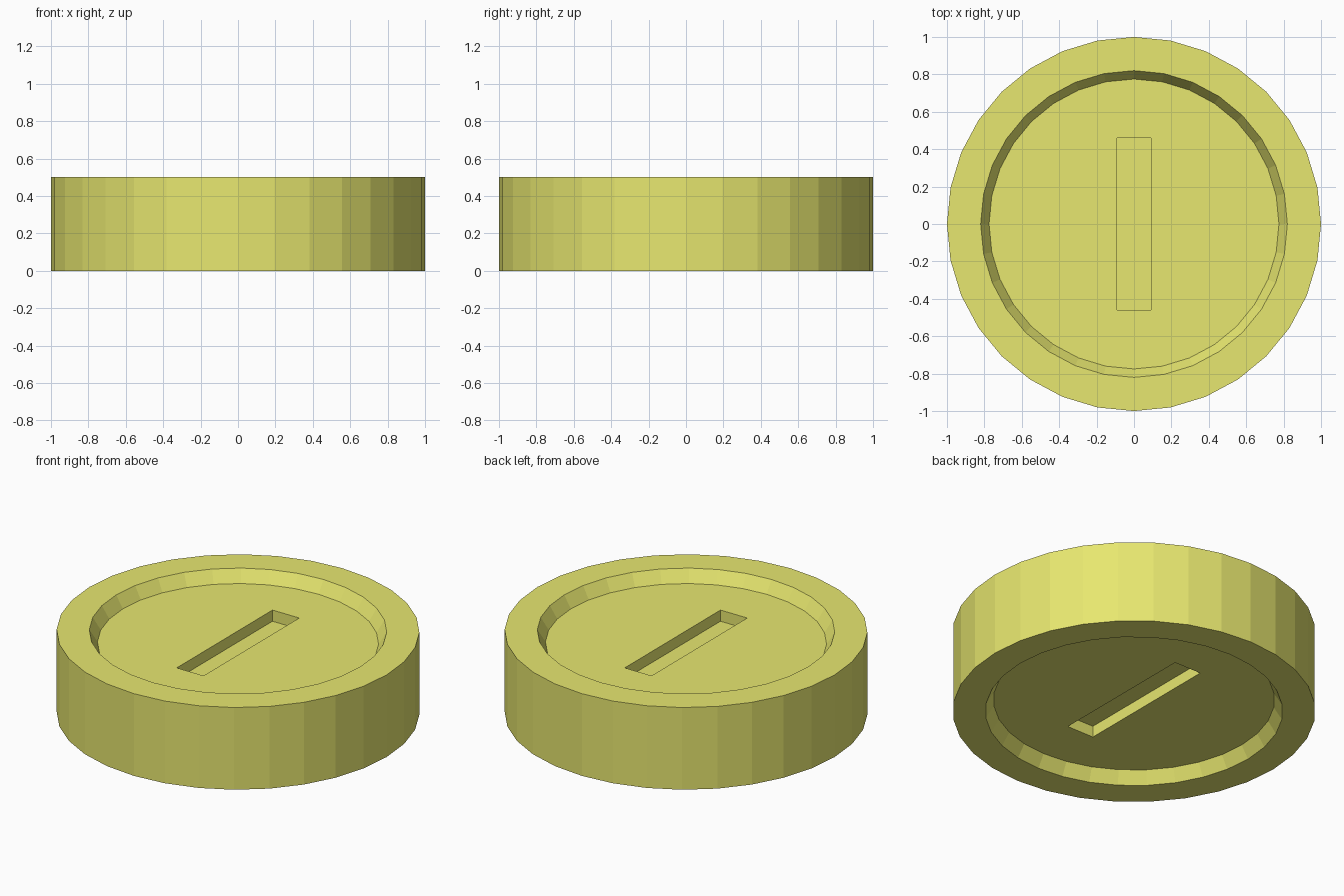
import bpy, bmesh
from math import cos, sin, tau

if "Cube" in bpy.data.objects:
    bpy.data.objects.remove(bpy.data.objects["Cube"])

SIDES = 32
HEIGHT = 0.5
RIM_R, FLOOR_R = 0.82, 0.775       # sloped recess wall
RECESS, SLOT_DEPTH = 0.073, 0.068
SLOT_X, SLOT_Y = 0.09, 0.46

bm = bmesh.new()


def ring(radius, z):
    return [bm.verts.new((radius * cos(tau * i / SIDES), radius * sin(tau * i / SIDES), z))
            for i in range(SIDES)]


def rectangle(z):
    # order: right-back, left-back, left-front, right-front
    return [bm.verts.new((sx * SLOT_X, sy * SLOT_Y, z))
            for sx, sy in ((1, 1), (-1, 1), (-1, -1), (1, -1))]


def bridge(a, b):
    n = len(a)
    for i in range(n):
        j = (i + 1) % n
        bm.faces.new((a[i], a[j], b[j], b[i]))


def coin_face(edge, z, inward):
    # raised rim, sloped wall and recessed floor with a slot
    rim = ring(RIM_R, z)
    floor_z = z + inward * RECESS
    floor = ring(FLOOR_R, floor_z)
    bridge(edge, rim)
    bridge(rim, floor)
    slot = rectangle(floor_z)
    slot_bottom = rectangle(floor_z + inward * SLOT_DEPTH)
    q = SIDES // 4
    right = floor[3 * q:] + floor[:q + 1]
    left = floor[q:3 * q + 1]
    bm.faces.new(right + [slot[0], slot[3]])
    bm.faces.new(left + [slot[2], slot[1]])
    bm.faces.new((floor[q], slot[1], slot[0]))
    bm.faces.new((floor[3 * q], slot[3], slot[2]))
    bridge(slot, slot_bottom)
    bm.faces.new(slot_bottom)


# outer edge, then both decorated sides
bottom_edge, top_edge = ring(1, 0), ring(1, HEIGHT)
bridge(bottom_edge, top_edge)
coin_face(top_edge, HEIGHT, -1)
coin_face(bottom_edge, 0, 1)
bmesh.ops.recalc_face_normals(bm, faces=bm.faces)

mesh = bpy.data.meshes.new("coin")
bm.to_mesh(mesh)
bm.free()

# yellow gold
gold = bpy.data.materials.new("gold")
gold.diffuse_color = (0.8, 0.8, 0.16, 1)
gold.use_nodes = True
gold.node_tree.nodes["Principled BSDF"].inputs["Base Color"].default_value = gold.diffuse_color
mesh.materials.append(gold)

coin = bpy.data.objects.new("coin", mesh)
bpy.context.collection.objects.link(coin)
